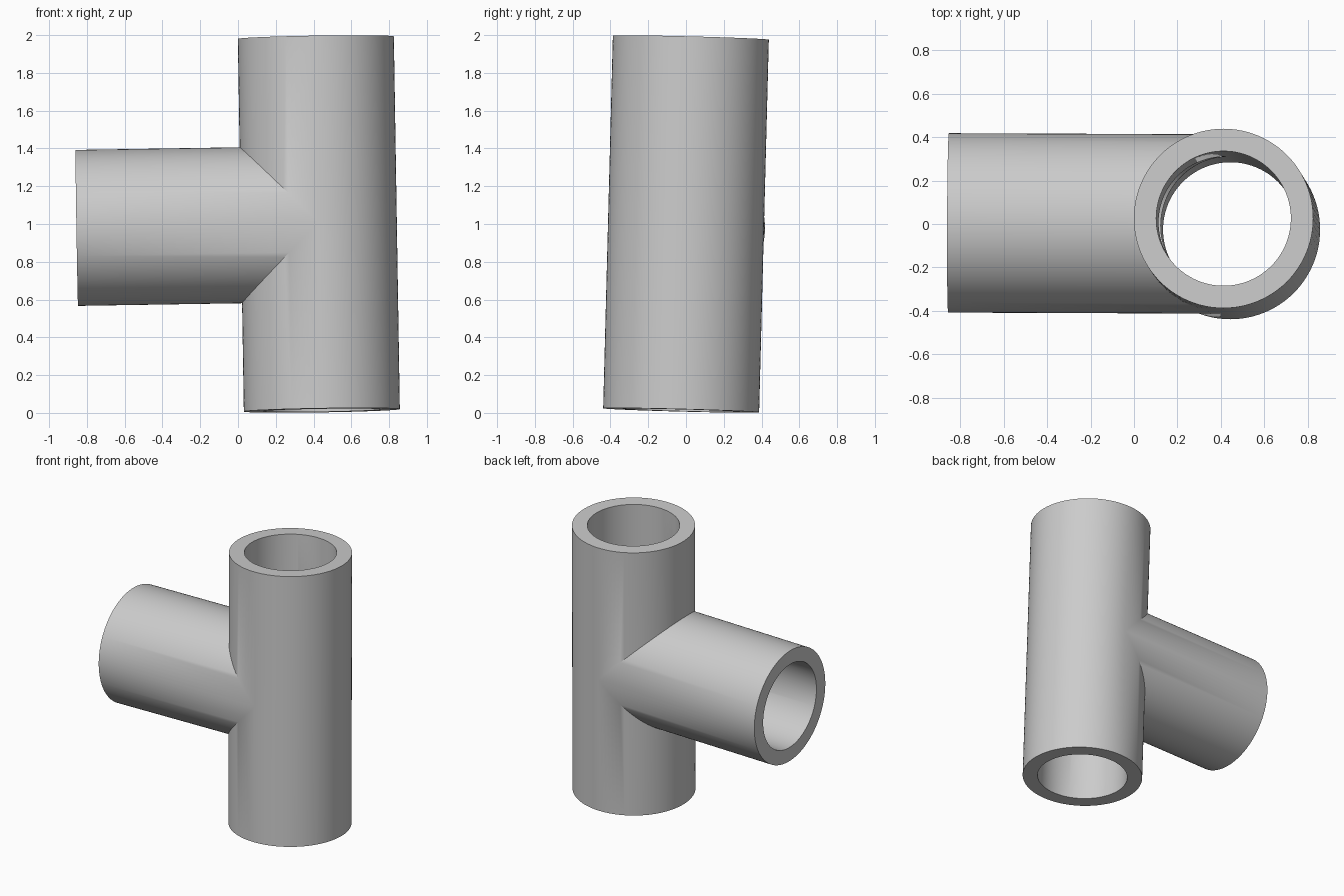
import bpy, bmesh
from math import cos, sin, tau, radians
from mathutils import Matrix, Vector

cube = bpy.data.objects.get("Cube")
if cube:
    bpy.data.objects.remove(cube, do_unlink=True)

SEGMENTS = 96
OUTER, INNER = 0.413, 0.31
HALF_HEIGHT = 0.987
BRANCH = 1.282

bm = bmesh.new()


def quad(*points):
    bm.faces.new([bm.verts.new(p) for p in points])


def main_line(r, a, side):
    """Upper or lower wall line of the upright: seam point, then rim point."""
    x, y = r * cos(a), r * sin(a)
    return Vector((x, y, side * max(0, -x))), Vector((x, y, side * HALF_HEIGHT))


def branch_line(r, a):
    """Wall line of the side branch: mitred seam point, then rim point."""
    y, z = r * sin(a), r * cos(a)
    return Vector((-abs(z), y, z)), Vector((-BRANCH, y, z))


# Each opening gets an outer wall, a bore and a flat rim between them
openings = [
    lambda r, a: main_line(r, a, 1),
    lambda r, a: main_line(r, a, -1),
    branch_line,
]
for line in openings:
    for i in range(SEGMENTS):
        a, b = tau * i / SEGMENTS, tau * (i + 1) / SEGMENTS
        for r in (OUTER, INNER):
            (s0, e0), (s1, e1) = line(r, a), line(r, b)
            quad(s0, s1, e1, e0)
        quad(line(OUTER, a)[1], line(OUTER, b)[1],
             line(INNER, b)[1], line(INNER, a)[1])

# Weld the walls along the mitred seams
bmesh.ops.remove_doubles(bm, verts=bm.verts, dist=0.0001)
bmesh.ops.recalc_face_normals(bm, faces=bm.faces)

# Slight lean of the whole fitting
up = Vector((-0.016, 0.026, 1)).normalized()
across = Vector((1, -0.004, 0.016))
across = (across - up * across.dot(up)).normalized()
lean = Matrix((across, up.cross(across), up)).transposed().to_4x4()
bm.transform(Matrix.Translation((0.428, 0, 1)) @ lean)

mesh = bpy.data.meshes.new("pipe_tee")
bm.to_mesh(mesh)
bm.free()

# Plain grey finish
grey = bpy.data.materials.new("light_grey")
grey.use_nodes = True
colour = (0.6, 0.6, 0.6, 1)
grey.diffuse_color = colour
grey.node_tree.nodes["Principled BSDF"].inputs["Base Color"].default_value = colour
mesh.materials.append(grey)

tee = bpy.data.objects.new("pipe_tee", mesh)
bpy.context.collection.objects.link(tee)
bpy.ops.object.select_all(action="DESELECT")
tee.select_set(True)
bpy.context.view_layer.objects.active = tee
bpy.ops.object.shade_smooth_by_angle(angle=radians(30))
